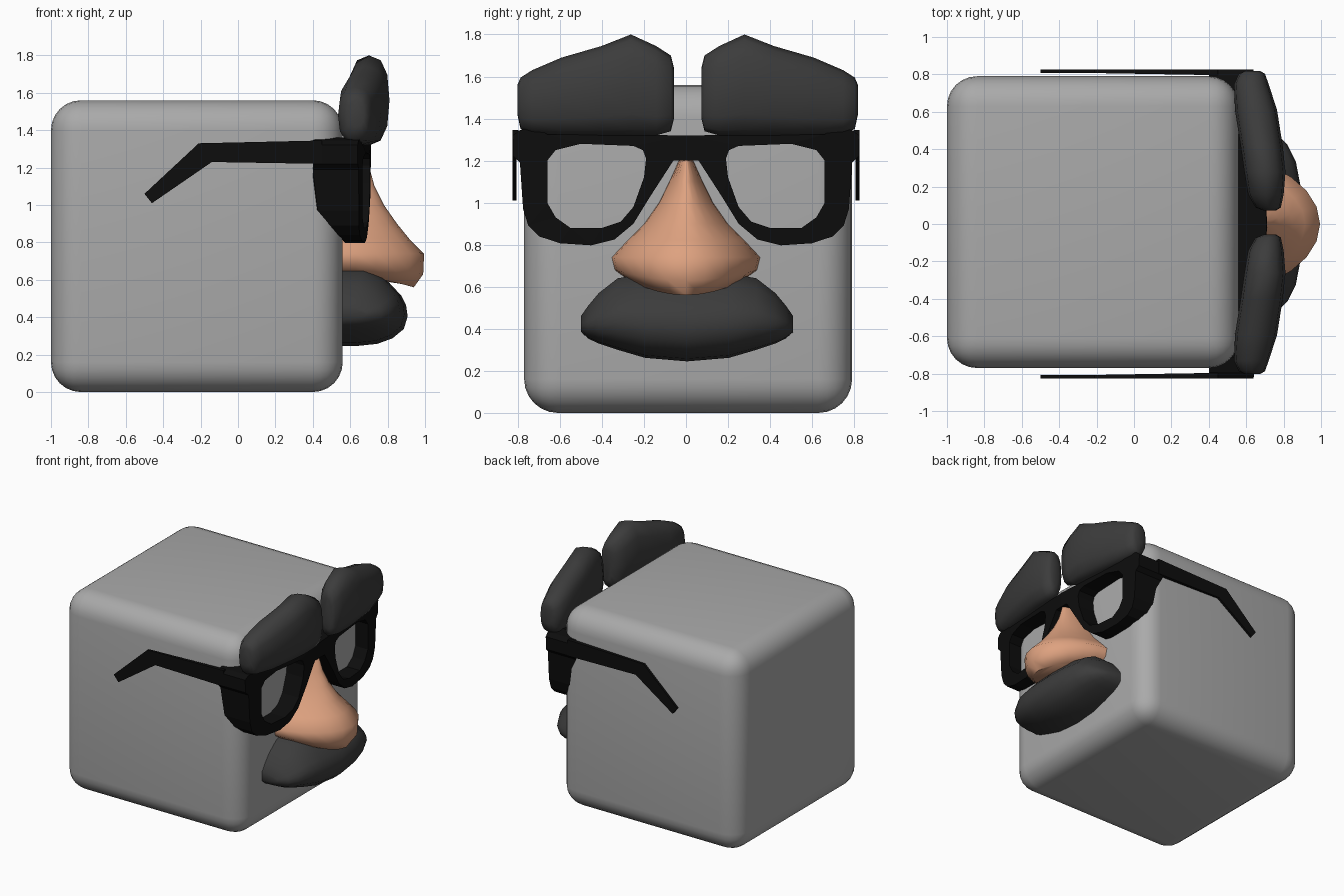
import bpy, bmesh, math
from mathutils import Vector

if "Cube" in bpy.data.objects:
    bpy.data.objects.remove(bpy.data.objects["Cube"], do_unlink=True)


def material(name, rgb):
    m = bpy.data.materials.new(name)
    m.use_nodes = True
    m.diffuse_color = (*rgb, 1)
    bsdf = m.node_tree.nodes["Principled BSDF"]
    bsdf.inputs["Base Color"].default_value = (*rgb, 1)
    bsdf.inputs["Roughness"].default_value = 0.7
    return m


GREY = material("box grey", (0.4, 0.4, 0.4))
BLACK = material("frame black", (0.004, 0.004, 0.004))
HAIR = material("hair charcoal", (0.045, 0.045, 0.045))
SKIN = material("nose skin", (0.73, 0.36, 0.215))


def finish(name, bm, mat, angle=None):
    bmesh.ops.recalc_face_normals(bm, faces=bm.faces)
    mesh = bpy.data.meshes.new(name)
    bm.to_mesh(mesh)
    bm.free()
    ob = bpy.data.objects.new(name, mesh)
    bpy.context.collection.objects.link(ob)
    mesh.materials.append(mat)
    if angle:
        bpy.ops.object.select_all(action="DESELECT")
        ob.select_set(True)
        bpy.context.view_layer.objects.active = ob
        bpy.ops.object.shade_smooth_by_angle(angle=math.radians(angle))
    return ob


def loft(name, rings, mat, angle):
    """Skin a row of closed rings and cap both ends."""
    bm = bmesh.new()
    rows = [[bm.verts.new(p) for p in ring] for ring in rings]
    n = len(rows[0])
    for a, b in zip(rows, rows[1:]):
        for i in range(n):
            j = (i + 1) % n
            bm.faces.new((a[i], a[j], b[j], b[i]))
    bm.faces.new(rows[0])
    bm.faces.new(rows[-1])
    return finish(name, bm, mat, angle)


# Rounded box head
bm = bmesh.new()
bmesh.ops.create_cube(bm, size=1.56)
bmesh.ops.translate(bm, verts=bm.verts, vec=(-0.22, 0.01, 0.78))
bmesh.ops.bevel(bm, geom=list(bm.edges), offset=0.16, segments=6, profile=0.5, affect="EDGES")
finish("box_head", bm, GREY, 40)

# Spectacle frame: half outline with a lens hole, pulled forward and mirrored
outer = [(0, 1.32), (0.66, 1.325), (0.71, 1.36), (0.79, 1.345), (0.825, 1.32), (0.82, 1.22),
         (0.79, 1.19), (0.775, 0.97), (0.75, 0.89), (0.7, 0.84), (0.6, 0.807), (0.45, 0.797),
         (0.34, 0.825), (0.25, 0.9), (0.17, 1.03), (0.06, 1.2), (0, 1.2)]
hole = [(0.66, 1.2), (0.62, 1.25), (0.5, 1.28), (0.25, 1.27), (0.205, 1.25), (0.19, 1.21),
        (0.2, 1.12), (0.25, 0.98), (0.31, 0.91), (0.4, 0.88), (0.55, 0.88), (0.62, 0.93), (0.66, 1.0)]
bm = bmesh.new()
edges = []
for loop in (outer, hole):
    vs = [bm.verts.new((0, y, z)) for y, z in loop]
    edges += [bm.edges.new((vs[i - 1], vs[i])) for i in range(len(vs))]
bmesh.ops.triangle_fill(bm, use_beauty=True, use_dissolve=False, edges=edges, normal=(1, 0, 0))
back = list(bm.verts)
geom = bmesh.ops.extrude_face_region(bm, geom=list(bm.faces), use_keep_orig=True)["geom"]
for v in (g for g in geom if isinstance(g, bmesh.types.BMVert)):
    v.co.x = 0.71 - 0.07 * (v.co.y / 0.82) ** 2 - 0.05 * max(0, 1 - v.co.z)
for v in back:
    v.co.x = 0.40 + 0.85 * max(0, 1 - v.co.z)
inner = [f for f in bm.faces if all(abs(v.co.y) < 1e-5 for v in f.verts)]
bmesh.ops.delete(bm, geom=inner, context="FACES")
frame = finish("spectacle_frame", bm, BLACK)
mirror = frame.modifiers.new("mirror", "MIRROR")
mirror.use_axis = (False, True, False)

# Bent temple arms
arm = [(0.45, 1.345), (-0.21, 1.33), (-0.5, 1.06), (-0.46, 1.01), (-0.14, 1.23), (0.45, 1.22)]
for side, s in (("left", 1), ("right", -1)):
    rings = [[Vector((x, s * (0.825 if out else 0.807 - 0.025 * max(0, x)), z)) for x, z in arm]
             for out in (False, True)]
    loft(side + "_temple_arm", rings, BLACK, None)

# Nose: horizontal half rounds whose lower rings lift at the nostrils
rings = []
for z, front, width, lift in [(1.21, 0.7, 0.03, 0), (1.1, 0.73, 0.08, 0), (1.0, 0.78, 0.13, 0),
                              (0.9, 0.85, 0.2, 0), (0.82, 0.915, 0.28, 0), (0.74, 0.995, 0.355, 0),
                              (0.63, 0.99, 0.34, 0.05), (0.56, 0.94, 0.27, 0.07)]:
    ring = []
    for i in range(13):
        t = math.pi * (i / 12 - 0.5)
        x = 0.54 + (front - 0.54) * max(0, math.cos(t)) ** 1.2
        ring.append(Vector((x, width * math.sin(t), z + lift * math.sin(t) ** 2)))
    rings.append(ring)
loft("nose", rings, SKIN, 60)

# Moustache: one drooping section scaled along the width
section = [(0, 0), (0.3, 0), (0.6, 0.03), (0.8, 0.1), (0.95, 0.22), (1, 0.38), (0.98, 0.52),
           (0.92, 0.64), (0.7, 0.87), (0.45, 1), (0, 1)]
half = [(0.505, 0.46, 0.385, 0.69), (0.47, 0.51, 0.355, 0.77), (0.42, 0.57, 0.33, 0.82),
        (0.33, 0.64, 0.3, 0.865), (0.2, 0.665, 0.262, 0.89)]
stations = [(-y, *rest) for y, *rest in half] + [(0, 0.665, 0.245, 0.907)] + half[::-1]
rings = [[Vector((0.5 + u * (front - 0.5), y + 0.005, low + v * (top - low))) for u, v in section]
         for y, top, low, front in stations]
loft("moustache", rings, HAIR, 60)

# Eyebrows: squarish oval sections along the width (y, low, top, back, front)
brow = [(0.065, 1.40, 1.64, 0.69, 0.76), (0.08, 1.34, 1.70, 0.65, 0.785), (0.15, 1.32, 1.745, 0.61, 0.80),
        (0.27, 1.32, 1.80, 0.59, 0.81), (0.41, 1.32, 1.745, 0.57, 0.795), (0.6, 1.32, 1.69, 0.54, 0.765),
        (0.74, 1.33, 1.63, 0.535, 0.72), (0.795, 1.35, 1.595, 0.56, 0.70), (0.81, 1.42, 1.56, 0.59, 0.675)]


def soft(v):
    return math.copysign(abs(v) ** 0.8, v)


for side, s in (("left", 1), ("right", -1)):
    rings = []
    for y, low, top, rear, front in brow:
        ring = []
        for i in range(12):
            t = math.tau * i / 12
            x = (rear + front) / 2 + (front - rear) / 2 * soft(math.cos(t))
            z = (low + top) / 2 + (top - low) / 2 * soft(math.sin(t))
            ring.append(Vector((x, s * y + 0.008, z)))
        rings.append(ring)
    loft(side + "_eyebrow", rings, HAIR, 60)
